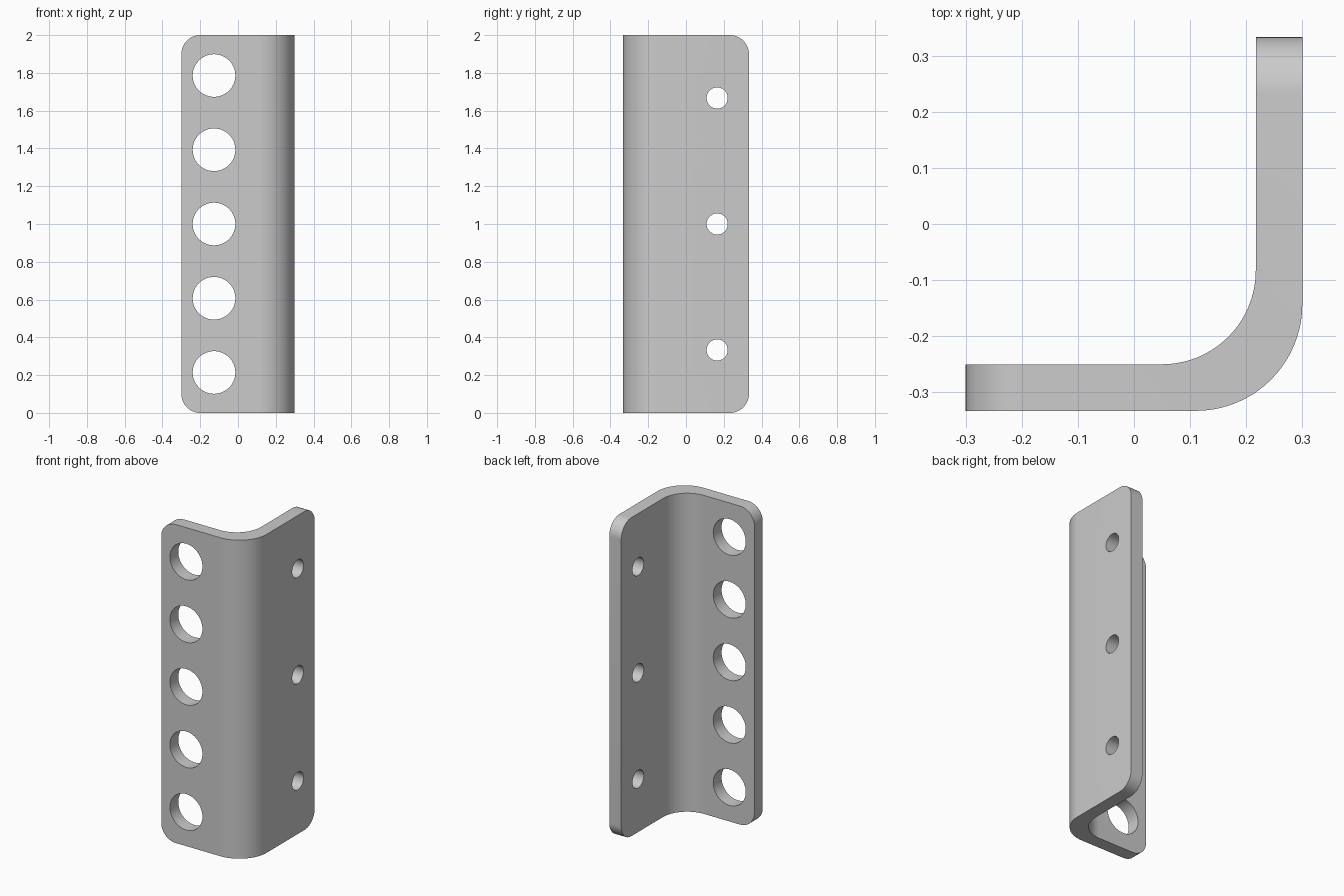
import bpy, bmesh
from math import sin, cos, pi, radians
from mathutils import Vector

HEIGHT = 2.0
X, Y = 0.3, 0.333          # half extents
THICK = 0.083
CORNER = 0.1               # rounded flange corners

cube = bpy.data.objects.get("Cube")
if cube:
    bpy.data.objects.remove(cube, do_unlink=True)

steel = bpy.data.materials.new("plain grey")
steel.use_nodes = True
grey = (0.6, 0.6, 0.6, 1)
steel.diffuse_color = grey
steel.node_tree.nodes["Principled BSDF"].inputs["Base Color"].default_value = grey


def bend(x, y, radius, steps=20):
    """Quarter arc from the front flange to the side flange, tangent to x and y."""
    angles = [-pi / 2 + pi / 2 * i / steps for i in range(steps + 1)]
    return [(x - radius + radius * cos(a), y + radius + radius * sin(a)) for a in angles]


def drill(target, name, location, radius, rotation):
    """Cut a round hole through a flange."""
    bpy.ops.mesh.primitive_cylinder_add(vertices=48, radius=radius, depth=0.3,
                                        location=location, rotation=rotation)
    cutter = bpy.context.object
    cutter.name = name
    cutter.data.materials.append(steel)
    cutter.hide_render = True
    cutter.hide_set(True)
    mod = target.modifiers.new(name, 'BOOLEAN')
    mod.operation = 'DIFFERENCE'
    mod.solver = 'EXACT'
    mod.object = cutter
    return cutter


# Angle profile, extruded upward
outer = [(-X, -Y)] + bend(X, -Y, 0.19) + [(X, Y)]
inner = [(-X, -Y + THICK)] + bend(X - THICK, -Y + THICK, 0.167) + [(X - THICK, Y)]
bm = bmesh.new()
base = bm.faces.new([bm.verts.new((x, y, 0)) for x, y in outer + inner[::-1]])
top = bmesh.ops.extrude_face_region(bm, geom=[base])["geom"]
bmesh.ops.translate(bm, vec=Vector((0, 0, HEIGHT)),
                    verts=[g for g in top if isinstance(g, bmesh.types.BMVert)])
bmesh.ops.recalc_face_normals(bm, faces=bm.faces)

# Round the four free corners of the flanges
ends = [e for e in bm.edges
        if abs(e.verts[0].co.z - e.verts[1].co.z) < 1e-4
        and (all(v.co.x < -X + 1e-4 for v in e.verts)
             or all(v.co.y > Y - 1e-4 for v in e.verts))]
bmesh.ops.bevel(bm, geom=ends, offset=CORNER, offset_type='OFFSET', segments=12,
                profile=0.5, affect='EDGES')
mesh = bpy.data.meshes.new("angle_bracket")
bm.to_mesh(mesh)
bm.free()
mesh.materials.append(steel)
bracket = bpy.data.objects.new("angle_bracket", mesh)
bpy.context.collection.objects.link(bracket)

# Large holes in the front flange, small holes in the side flange
cutters = []
for i in range(5):
    cutters.append(drill(bracket, f"large_hole_{i + 1}",
                         (-0.127, -Y + THICK / 2, 1 + (i - 2) * 0.393),
                         0.113, (pi / 2, 0, 0)))
for i in range(3):
    cutters.append(drill(bracket, f"small_hole_{i + 1}",
                         (X - THICK / 2, 0.165, 1 + (i - 1) * 0.667),
                         0.056, (0, pi / 2, 0)))

# Apply the cuts, then smooth the curved surfaces
bpy.ops.object.select_all(action='DESELECT')
bracket.select_set(True)
bpy.context.view_layer.objects.active = bracket
for mod in list(bracket.modifiers):
    bpy.ops.object.modifier_apply(modifier=mod.name)
for cutter in cutters:
    bpy.data.objects.remove(cutter, do_unlink=True)
bpy.ops.object.shade_smooth_by_angle(angle=radians(30))
